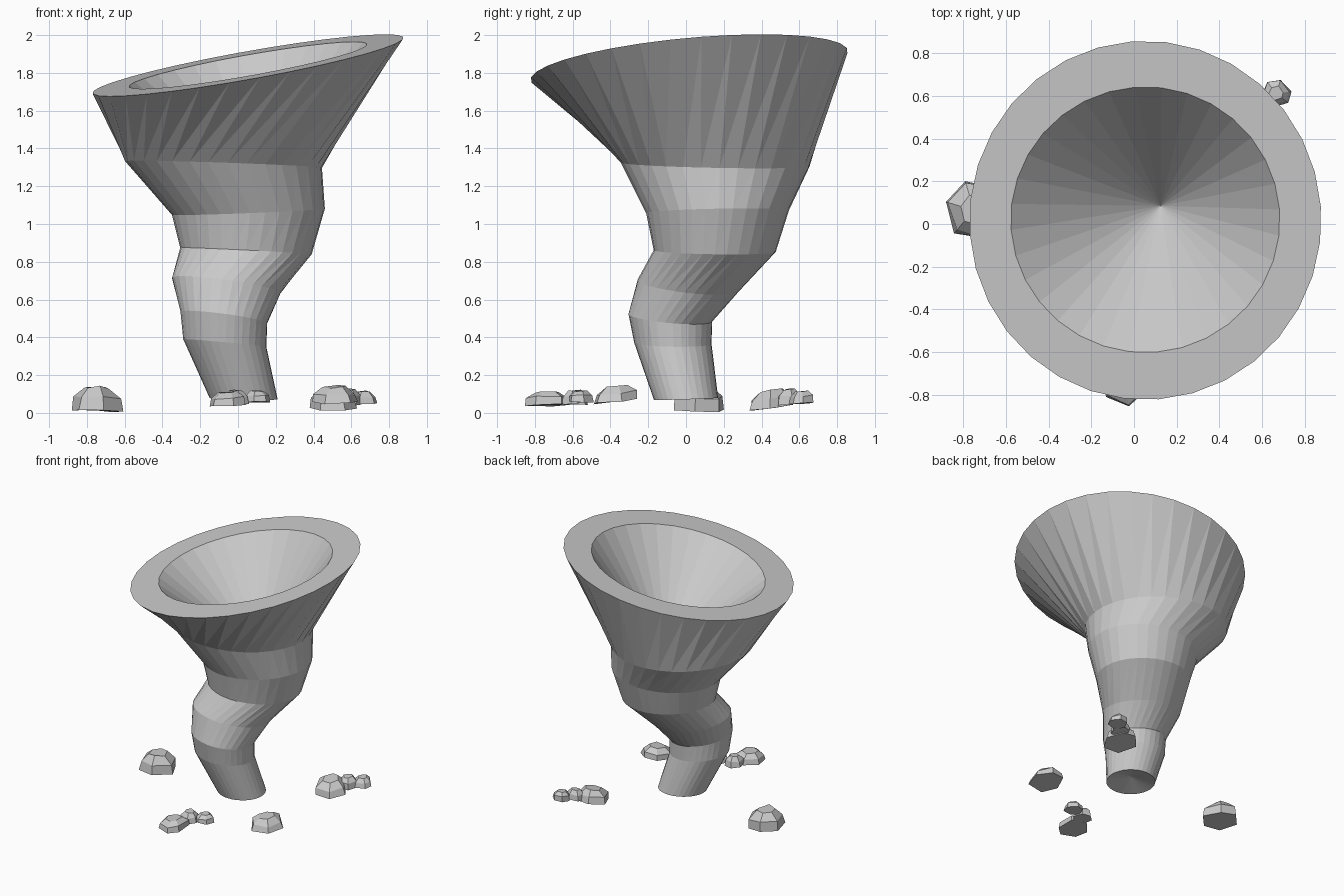
import bpy, bmesh, math, random

if "Cube" in bpy.data.objects:
    bpy.data.objects.remove(bpy.data.objects["Cube"], do_unlink=True)

SIDES = 32


def make_material(name, value):
    mat = bpy.data.materials.new(name)
    mat.use_nodes = True
    colour = (value, value, value, 1)
    mat.diffuse_color = colour
    mat.node_tree.nodes["Principled BSDF"].inputs["Base Color"].default_value = colour
    return mat


grey = make_material("stone grey", 0.59)


def finish(bm, name):
    bmesh.ops.recalc_face_normals(bm, faces=bm.faces)
    mesh = bpy.data.meshes.new(name)
    bm.to_mesh(mesh)
    bm.free()
    mesh.materials.append(grey)
    obj = bpy.data.objects.new(name, mesh)
    bpy.context.collection.objects.link(obj)
    return obj


def bridge(bm, low, high):
    # Two triangles per panel, split along the direction of the twist
    n = len(low)
    for i in range(n):
        j = (i + 1) % n
        bm.faces.new((low[i], low[j], high[j]))
        bm.faces.new((low[i], high[j], high[i]))


def fan(bm, ring, tip):
    for i, v in enumerate(ring):
        bm.faces.new((v, ring[(i + 1) % len(ring)], tip))


def tilted_ring(bm, cx, cy, cz, rx, ry, slope_x, slope_y, twist):
    ring = []
    for i in range(SIDES):
        a = math.tau * i / SIDES + twist
        dx, dy = rx * math.cos(a), ry * math.sin(a)
        ring.append(bm.verts.new((cx + dx, cy + dy, cz + slope_x * dx + slope_y * dy)))
    return ring


# Twisting funnel: centre, radii, tilt and twist of each ring, from the foot to the rim
RINGS = [
    (.03, 0, .075, .18, .17, -.02, .03, 0),
    (-.07, -.07, .37, .22, .205, -.09, -.02, .03),
    (-.075, -.083, .505, .23, .222, -.13, -.09, .06),
    (-.062, .012, .675, .288, .268, -.14, -.11, .12),
    (.042, .152, .857, .348, .323, -.05, -.015, .2),
    (.055, .167, 1.065, .405, .378, .04, .02, .22),
    (-.077, .155, 1.315, .522, .5, -.034, -.02, .24),
    (.053, .017, 1.84, .824, .84, .177, .09, .47),
    (.053, .02, 1.84, .63, .622, .177, .09, .47),
]
bm = bmesh.new()
rings = [tilted_ring(bm, *r) for r in RINGS]
for low, high in zip(rings, rings[1:]):
    bridge(bm, low, high)

# Closed foot and cone-shaped mouth
fan(bm, rings[0], bm.verts.new((.03, 0, .12)))
fan(bm, rings[-1], bm.verts.new((.125, .085, 1.17)))
finish(bm, "funnel")


# Faceted stones lying around the foot
def stone(name, x, y, z, rx, ry, height, lean_x, lean_y, seed):
    rng = random.Random(seed)
    bm = bmesh.new()
    turn = rng.uniform(0, 1)
    angles = [math.tau * (i + rng.uniform(-.15, .15)) / 6 + turn for i in range(6)]
    levels = []
    for scale, level in ((1, 0), (.92, .5), (.5, 1)):
        ring = []
        for a in angles:
            s = scale * rng.uniform(.93, 1.07)
            h = level + rng.uniform(0, .12) * (1 if level < 1 else -1)
            dx, dy = rx * s * math.cos(a), ry * s * math.sin(a)
            ring.append(bm.verts.new((x + dx, y + dy,
                                      z + height * h + lean_x * dx + lean_y * dy)))
        levels.append(ring)
    for low, high in zip(levels, levels[1:]):
        for i in range(6):
            j = (i + 1) % 6
            bm.faces.new((low[i], low[j], high[j], high[i]))
    bm.faces.new(levels[0])
    bm.faces.new(levels[2])
    finish(bm, name)


# Position, radii, height and lean of each stone
STONES = [
    ("right_stone", -.75, .065, 0, .135, .14, .145, -.05, 0),
    ("left_front_stone", .51, -.37, .055, .125, .125, .09, 0, .1),
    ("left_back_stone_large", .5, .45, .018, .13, .122, .11, 0, .15),
    ("left_back_stone_medium", .585, .545, .04, .068, .066, .09, 0, .1),
    ("left_back_stone_small", .665, .612, .045, .07, .068, .075, 0, .1),
    ("front_stone_large", -.05, -.735, .035, .11, .12, .08, .05, 0),
    ("front_stone_medium", -.01, -.59, .04, .07, .07, .085, 0, 0),
    ("front_stone_small", .1, -.555, .055, .072, .068, .065, 0, 0),
]
for seed, spec in enumerate(STONES):
    stone(*spec, seed)
